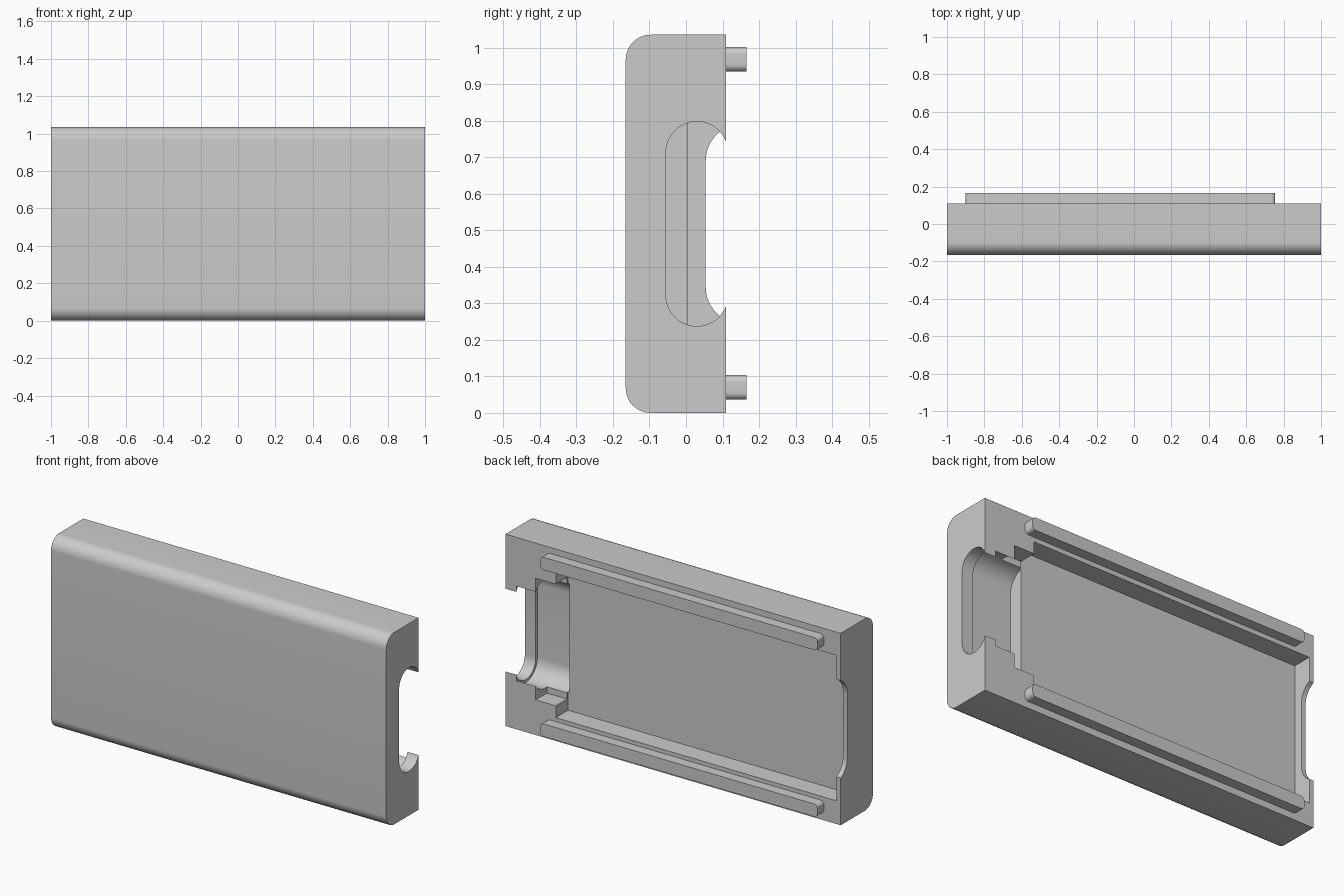
import bpy, bmesh
from math import sin, cos, pi

if "Cube" in bpy.data.objects:
    bpy.data.objects.remove(bpy.data.objects["Cube"])

grey = bpy.data.materials.new("light_grey")
grey.use_nodes = True
grey.diffuse_color = (0.6, 0.6, 0.6, 1)
grey.node_tree.nodes["Principled BSDF"].inputs["Base Color"].default_value = (0.6, 0.6, 0.6, 1)

BACK = 0.11      # rear face of the shell
HEIGHT = 1.035
MID = HEIGHT / 2


def rounded_rect(a0, a1, b0, b1, radii, steps=12):
    """Outline with one radius per corner: low-low, high-low, high-high, low-high."""
    pts = []
    corners = [(a0, b0, 1, 1), (a1, b0, -1, 1), (a1, b1, -1, -1), (a0, b1, 1, -1)]
    for i, ((a, b, sa, sb), r) in enumerate(zip(corners, radii)):
        if r == 0:
            pts.append((a, b))
            continue
        for k in range(steps + 1):
            t = pi + (i + k / steps) * pi / 2
            pts.append((a + sa * r + r * cos(t), b + sb * r + r * sin(t)))
    return pts


def prism(name, outline, start, end, axis):
    """Extrude an outline along x (outline in y,z) or along y (outline in x,z)."""
    def place(a, b, d):
        return (d, a, b) if axis == "x" else (a, d, b)
    bm = bmesh.new()
    face = bm.faces.new([bm.verts.new(place(a, b, start)) for a, b in outline])
    top = bmesh.ops.extrude_face_region(bm, geom=[face])["geom"]
    move = place(0, 0, end - start)
    bmesh.ops.translate(bm, vec=move, verts=[g for g in top if isinstance(g, bmesh.types.BMVert)])
    bmesh.ops.recalc_face_normals(bm, faces=bm.faces)
    mesh = bpy.data.meshes.new(name)
    bm.to_mesh(mesh)
    bm.free()
    mesh.materials.append(grey)
    obj = bpy.data.objects.new(name, mesh)
    bpy.context.collection.objects.link(obj)
    return obj


def activate(obj):
    bpy.ops.object.select_all(action="DESELECT")
    obj.select_set(True)
    bpy.context.view_layer.objects.active = obj


def cut(obj, cutter):
    activate(obj)
    mod = obj.modifiers.new("cut", "BOOLEAN")
    mod.operation, mod.solver, mod.object = "DIFFERENCE", "EXACT", cutter
    bpy.ops.object.modifier_apply(modifier=mod.name)
    bpy.data.objects.remove(cutter)


def slot(name, floor, half, radius, x0, x1):
    """Round-cornered channel along x, open at the rear face."""
    shape = rounded_rect(floor, floor + 2 * radius, MID - half, MID + half, [radius] * 4)
    return prism(name, shape, x0, x1, "x")


def pocket(name, x0, x1, half, floor):
    shape = rounded_rect(x0, x1, MID - half, MID + half, [0] * 4)
    return prism(name, shape, floor, BACK + 0.1, "y")


# Shell with rounded front edges
shell = prism("shell", rounded_rect(-0.165, BACK, 0, HEIGHT, [0.068, 0, 0, 0.068]), -1, 1, "x")

# Main tray, stepped connector seat and end openings
cut(shell, pocket("tray_cutter", -0.975, 0.70, 0.392, 0.005))
cut(shell, pocket("seat_cutter", 0.65, 0.82, 0.328, 0.015))
cut(shell, slot("inner_slot_cutter", -0.070, 0.295, 0.100, 0.693, 0.935))
cut(shell, slot("left_opening_cutter", -0.055, 0.280, 0.085, 0.90, 1.1))
cut(shell, slot("right_opening_cutter", 0.054, 0.273, 0.100, -1.1, -0.90))

# Locating rails on the rear face
rails = []
for name, z in (("lower_rail", 0.07), ("upper_rail", HEIGHT - 0.067)):
    shape = rounded_rect(-0.9, 0.755, z - 0.034, z + 0.034, [0.02] * 4, 6)
    rails.append(prism(name, shape, BACK, 0.165, "y"))

for obj in [shell] + rails:
    activate(obj)
    bpy.ops.object.shade_smooth_by_angle(angle=pi / 6)
